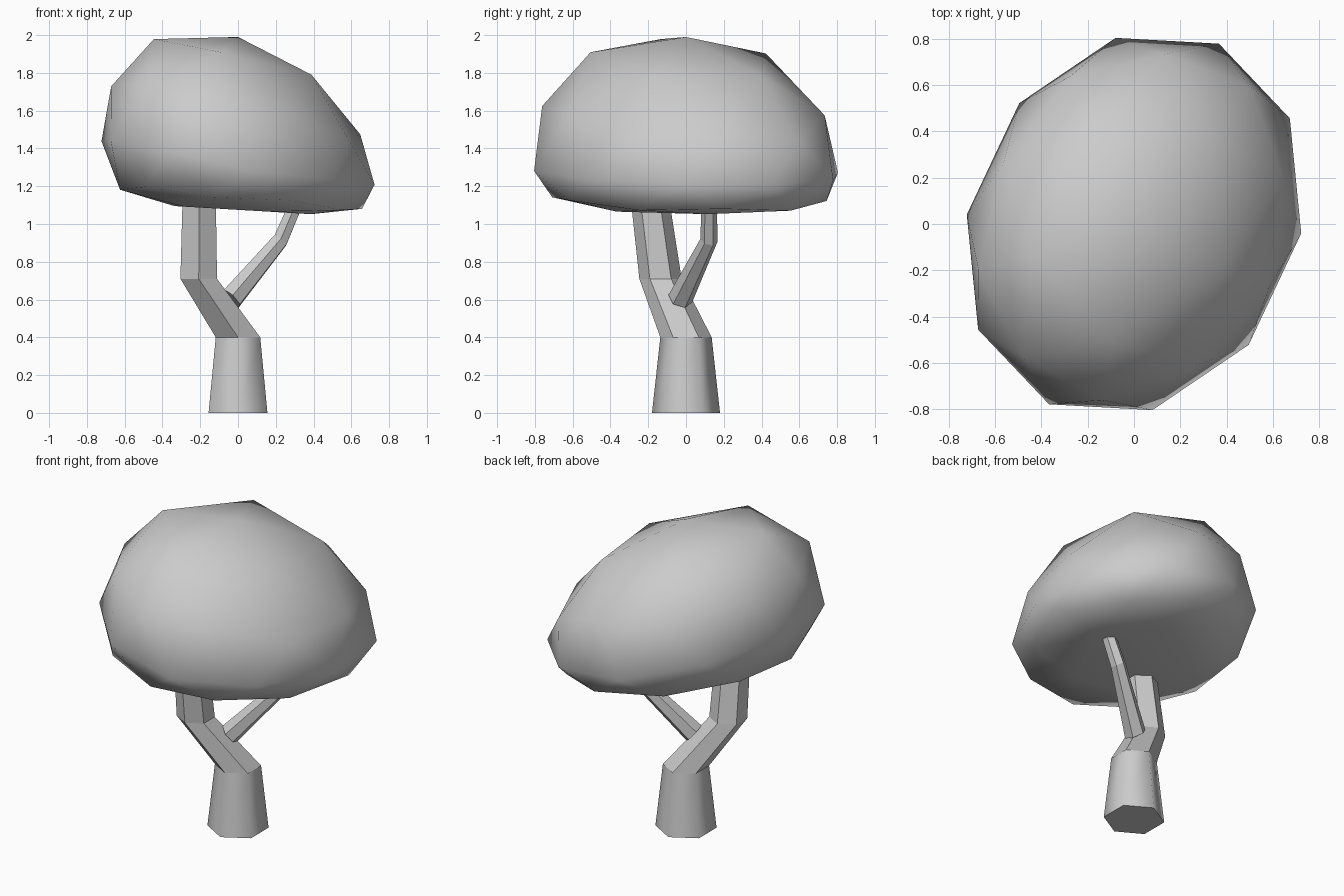
import bpy
import bmesh
from math import cos, sin, radians
from mathutils import Matrix, Vector

cube = bpy.data.objects.get("Cube")
if cube:
    bpy.data.objects.remove(cube, do_unlink=True)

UP = Vector((0, 0, 1))
SIDES = 6

# One plain grey for the whole tree
grey = bpy.data.materials.new("plain_grey")
grey.use_nodes = True
colour = (0.6, 0.6, 0.6, 1)
grey.diffuse_color = colour
for node in grey.node_tree.nodes:
    if node.type == 'BSDF_PRINCIPLED':
        node.inputs["Base Color"].default_value = colour


def add_object(name, bm):
    """Turn a bmesh into a named object with the grey material."""
    bmesh.ops.recalc_face_normals(bm, faces=bm.faces[:])
    mesh = bpy.data.meshes.new(name)
    bm.to_mesh(mesh)
    bm.free()
    mesh.materials.append(grey)
    obj = bpy.data.objects.new(name, mesh)
    bpy.context.collection.objects.link(obj)
    return obj


def hex_limb(name, sections, smooth_sides=False):
    """Loft six-sided rings given as (centre, radius, axis)."""
    bm = bmesh.new()
    rings = []
    for centre, radius, axis in sections:
        turn = UP.rotation_difference(Vector(axis).normalized())
        ring = []
        for i in range(SIDES):
            a = radians(30 + i * 360 / SIDES)
            offset = turn @ Vector((radius * cos(a), radius * sin(a), 0))
            ring.append(bm.verts.new(Vector(centre) + offset))
        rings.append(ring)
    for low, high in zip(rings, rings[1:]):
        for i in range(SIDES):
            j = (i + 1) % SIDES
            side = bm.faces.new((low[i], low[j], high[j], high[i]))
            side.smooth = smooth_sides
    caps = [bm.faces.new(rings[0][::-1]), bm.faces.new(rings[-1])]
    for cap in caps:
        for edge in cap.edges:
            edge.smooth = False
    return add_object(name, bm)


# Trunk: a rounded tapering foot, then a crooked faceted stem
trunk_top = ((0, 0, 0.4), 0.136, UP)
hex_limb("trunk_base", [((0, 0, 0), 0.18, UP), trunk_top], smooth_sides=True)
hex_limb("trunk_stem", [
    trunk_top,
    ((-0.208, -0.135, 0.71), 0.112, UP),
    ((-0.205, -0.2, 1.2), 0.1, UP),
])

# Side branch leaning away from the stem and bending up into the crown
hex_limb("side_branch", [
    ((-0.035, -0.03, 0.605), 0.066, (0.7, 0.3, 0.7)),
    ((0.225, 0.122, 0.915), 0.046, (0.6, 0.15, 0.75)),
    ((0.33, 0.122, 1.16), 0.04, (0.4, 0, 1)),
])

# Crown: a low-poly ball, stretched, turned, leaning to one side, flat below
bm = bmesh.new()
bmesh.ops.create_icosphere(bm, subdivisions=2, radius=1)
turn = Matrix.Rotation(radians(-25), 3, 'Z')
for v in bm.verts:
    x, y, height = v.co
    bulge = 1
    if height > 0.01:
        # broad shoulders near the top
        bulge += 0.25 * height ** 3
        height **= 1.1
    p = turn @ Vector((x * 0.7 * bulge, y * 0.86 * bulge, height * 0.715))
    z = p.z - 0.23 * p.x - 0.03 * p.y
    if z < 0:
        # shallow underside that sinks gently to one side
        z = max(z * 0.41, -0.2 - 0.06 * p.x)
    v.co = (p.x * 1.01, p.y, 1.275 + z)
for face in bm.faces:
    face.smooth = True
add_object("leaf_crown", bm)
